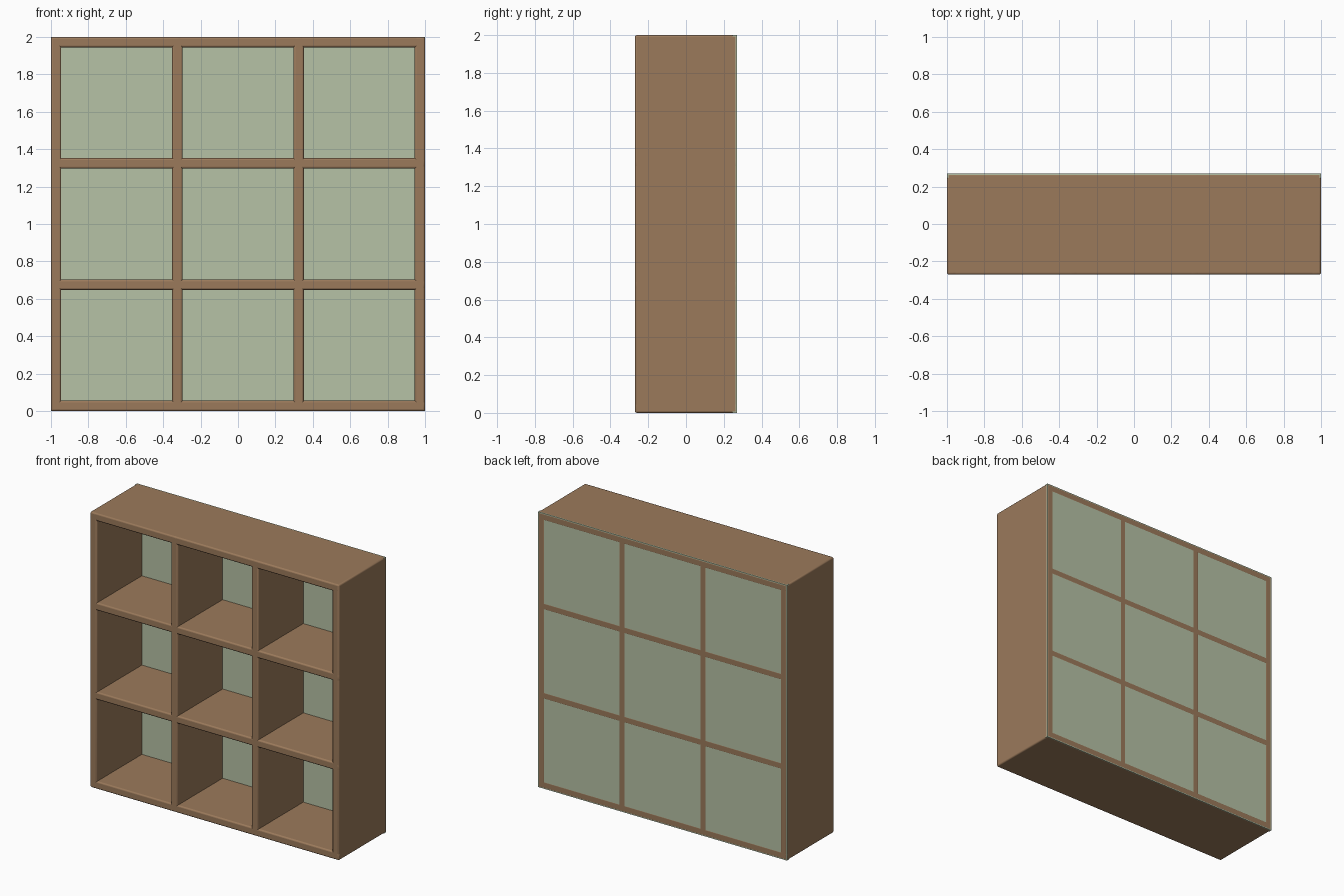
import bpy

if "Cube" in bpy.data.objects:
    bpy.data.objects.remove(bpy.data.objects["Cube"])

def material(name, rgb):
    m = bpy.data.materials.new(name)
    m.diffuse_color = (*rgb, 1)
    m.use_nodes = True
    m.node_tree.nodes["Principled BSDF"].inputs["Base Color"].default_value = m.diffuse_color
    return m

wood = material("brown wood", (0.33, 0.195, 0.105))
green = material("pale green", (0.47, 0.54, 0.38))

def box(name, lo, hi, mat, bevel=0):
    bpy.ops.mesh.primitive_cube_add(size=1, location=[(a + b) / 2 for a, b in zip(lo, hi)])
    o = bpy.context.object
    o.name = name
    o.scale = [b - a for a, b in zip(lo, hi)]
    bpy.ops.object.transform_apply(location=False, rotation=False, scale=True)
    o.data.materials.append(mat)
    if bevel:
        m = o.modifiers.new("rounded edges", 'BEVEL')
        m.width = bevel
        m.segments = 3
        bpy.ops.object.shade_smooth_by_angle()
    return o

T = 0.055            # board thickness
D = 0.27             # half depth
step = (2 - T) / 3   # spacing of boards

# Four upright and four level boards crossing through each other
for i in range(4):
    c = i * step
    box(f"upright_board_{i + 1}", (-1 + c, -D, 0), (-1 + c + T, D, 2), wood, 0.01)
    box(f"shelf_board_{i + 1}", (-1, -D, c), (1, D, c + T), wood, 0.01)

# Back panel, a hair inside the boards so their flat ends show flush
e = 0.0006
box("back_panel", (-1 + e, 0.247, e), (1 - e, D - e, 2 - e), green)
